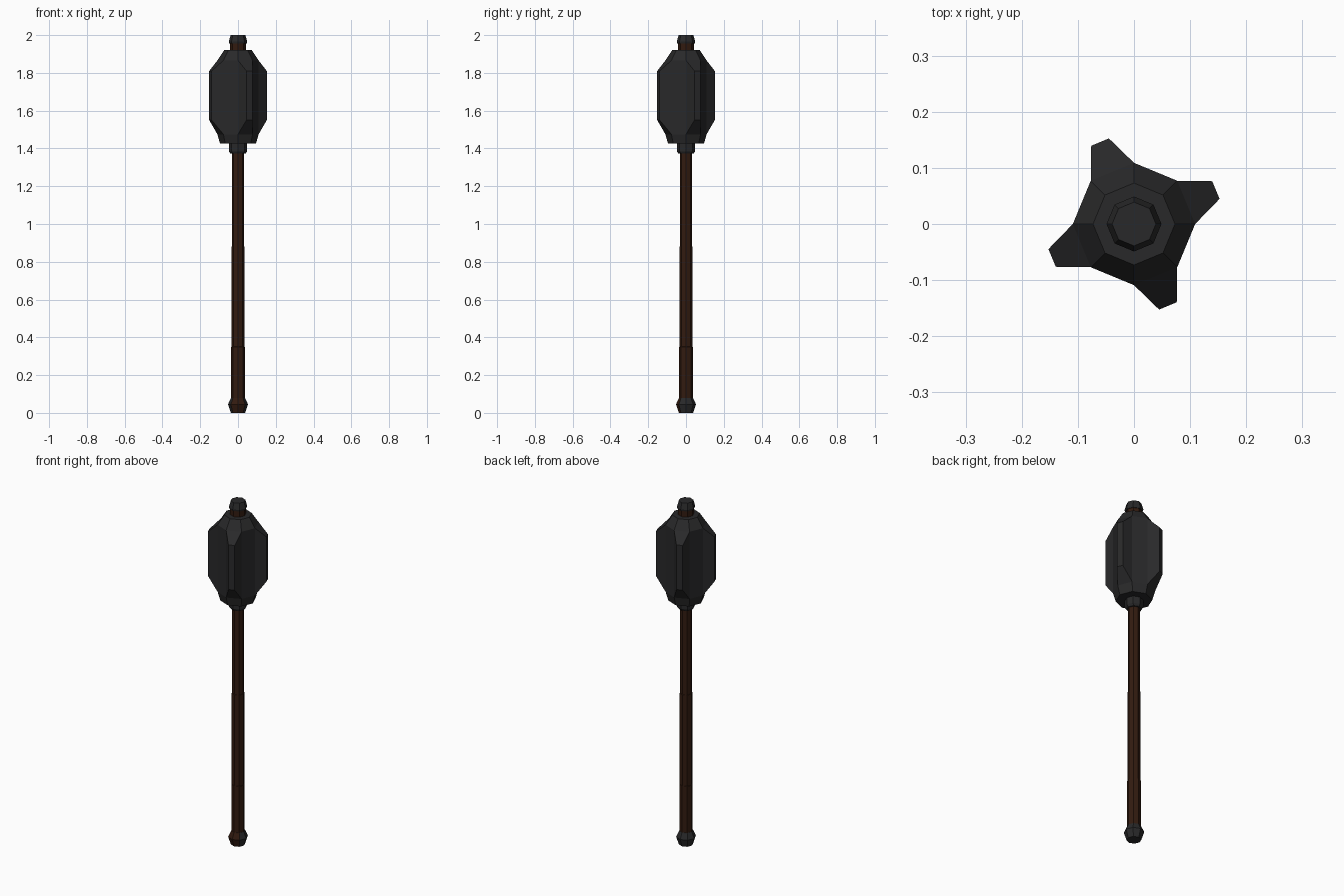
import bpy, bmesh
from math import cos, sin, tau, pi
from mathutils import Vector

if "Cube" in bpy.data.objects:
    bpy.data.objects.remove(bpy.data.objects["Cube"])


def material(name, color):
    m = bpy.data.materials.new(name)
    m.diffuse_color = (*color, 1)
    m.use_nodes = True
    m.node_tree.nodes["Principled BSDF"].inputs["Base Color"].default_value = m.diffuse_color
    return m


metal = material("dark_metal", (0.022, 0.022, 0.023))
wood = material("dark_wood", (0.032, 0.011, 0.005))


def lathe(bm, profile, sides=8):
    """Stack octagonal rings (radius, z) and close both ends."""
    rings = [[bm.verts.new((r * cos(tau * i / sides), r * sin(tau * i / sides), z))
              for i in range(sides)] for r, z in profile]
    for a, b in zip(rings, rings[1:]):
        for i in range(sides):
            j = (i + 1) % sides
            bm.faces.new((a[i], a[j], b[j], b[i]))
    bm.faces.new(rings[0][::-1])
    bm.faces.new(rings[-1])
    return rings


def finish(bm, name, *mats):
    bmesh.ops.recalc_face_normals(bm, faces=bm.faces)
    me = bpy.data.meshes.new(name)
    bm.to_mesh(me)
    bm.free()
    for m in mats:
        me.materials.append(m)
    ob = bpy.data.objects.new(name, me)
    bpy.context.collection.objects.link(ob)
    return ob


def turned(name, profile, mat):
    bm = bmesh.new()
    lathe(bm, profile)
    return finish(bm, name, mat)


# Shaft with slightly stepped grip sections
turned("shaft", [(0.036, 0.07), (0.036, 0.35), (0.034, 0.351), (0.034, 0.88),
                 (0.032, 0.881), (0.032, 1.39)], wood)
turned("shaft_tip", [(0.042, 1.90), (0.042, 1.97)], wood)

# Metal fittings
turned("top_cap", [(0.046, 1.955), (0.049, 1.965), (0.039, 2.0)], metal)
turned("head_collar", [(0.040, 1.373), (0.048, 1.385), (0.048, 1.43)], metal)

# Pommel, with two wooden front sides
bm = bmesh.new()
lathe(bm, [(0.038, 0), (0.053, 0.045), (0.037, 0.08)])
bm.normal_update()
for f in bm.faces:
    c = f.calc_center_median()
    if c.y < -abs(c.x):
        f.material_index = 1
finish(bm, "pommel", metal, wood)

# Head: octagonal core with every other side pulled out into a tapered flange
bm = bmesh.new()
rings = lathe(bm, [(0.095, 1.425), (0.109, 1.475), (0.109, 1.866), (0.073, 1.92)])
lo, hi = rings[1], rings[2]
for i in range(0, 8, 2):
    a = (i + 0.5) * pi / 4
    out, side = Vector((cos(a), sin(a), 0)), Vector((-sin(a), cos(a), 0))
    root = [lo[i], lo[i + 1], hi[i + 1], hi[i]]
    bm.faces.remove(next(f for f in bm.faces if set(f.verts) == set(root)))
    tip = [bm.verts.new(out * 0.158 + side * s + Vector((0, 0, z)))
           for s, z in ((-0.017, 1.55), (0.017, 1.55), (0.017, 1.81), (-0.017, 1.81))]
    bm.faces.new(tip)
    for k in range(4):
        n = (k + 1) % 4
        bm.faces.new((root[k], root[n], tip[n], tip[k]))
finish(bm, "mace_head", metal)
